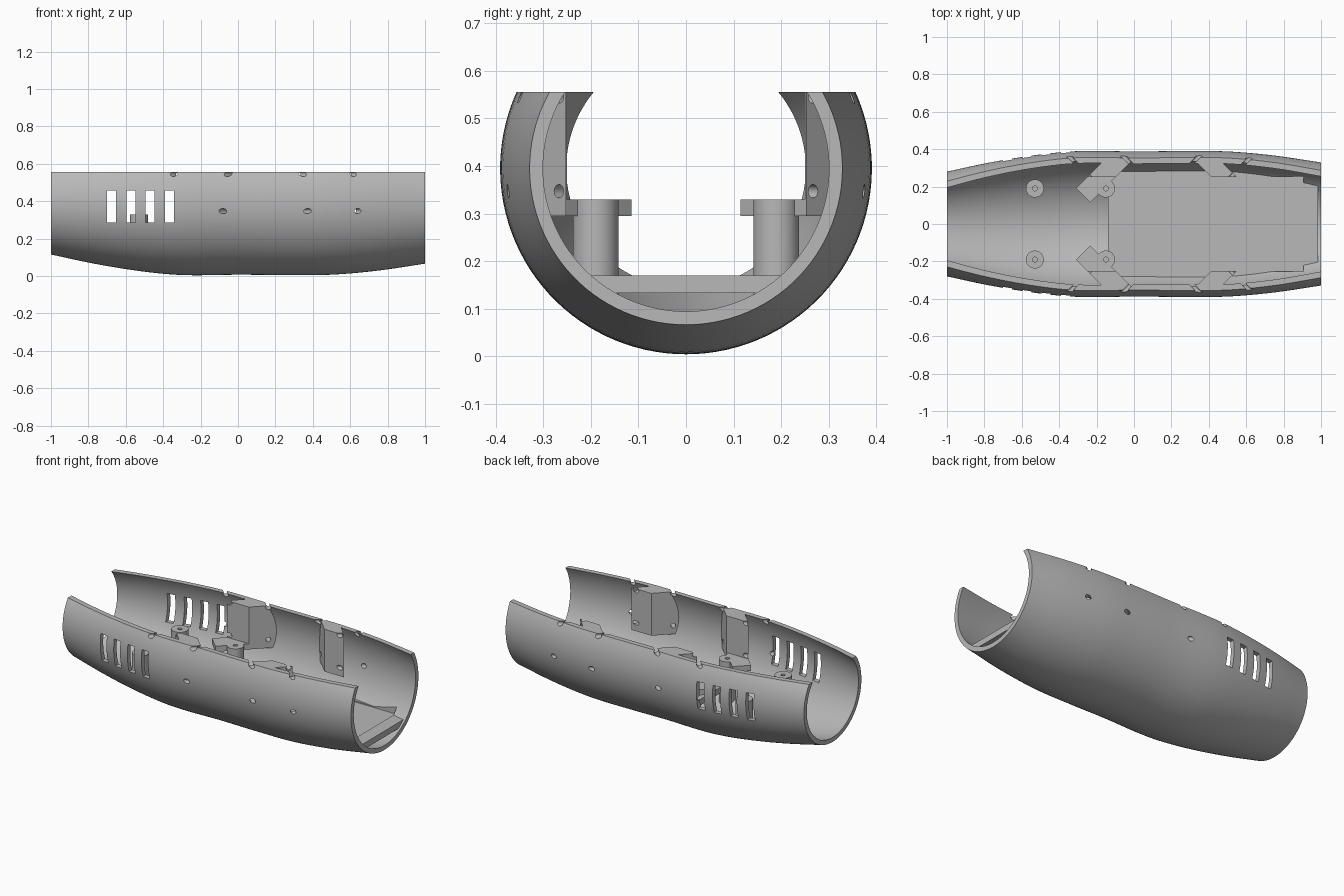
import bpy, bmesh
from math import sin, cos, asin, pi, radians

cube = bpy.data.objects.get("Cube")
if cube:
    bpy.data.objects.remove(cube, do_unlink=True)

AXIS_Z, RIM_Z, WALL = 0.395, 0.556, 0.028
PROFILE = [(-1, .280), (-.8, .323), (-.6, .358), (-.4, .383), (-.25, .391),
           (0, .388), (.25, .390), (.5, .388), (.75, .366), (1, .329)]

grey = bpy.data.materials.new("plain_grey")
grey.use_nodes = True
grey.diffuse_color = (0.48, 0.48, 0.48, 1)
grey.node_tree.nodes["Principled BSDF"].inputs["Base Color"].default_value = (0.48, 0.48, 0.48, 1)


def finish(name, bm):
    bmesh.ops.recalc_face_normals(bm, faces=bm.faces)
    mesh = bpy.data.meshes.new(name)
    bm.to_mesh(mesh)
    bm.free()
    mesh.materials.append(grey)
    obj = bpy.data.objects.new(name, mesh)
    bpy.context.collection.objects.link(obj)
    return obj


def loft(name, sections):
    """Closed solid through a row of matching cross-sections."""
    bm = bmesh.new()
    rings = [[bm.verts.new(p) for p in s] for s in sections]
    for a, b in zip(rings, rings[1:]):
        for i in range(len(a)):
            j = (i + 1) % len(a)
            bm.faces.new((a[i], a[j], b[j], b[i]))
    bm.faces.new(rings[0])
    bm.faces.new(rings[-1])
    return finish(name, bm)


def prism(name, outline, z0, z1):
    return loft(name, [[(x, y, z) for x, y in outline] for z in (z0, z1)])


def rect(x0, x1, y0, y1):
    return [(x0, y0), (x1, y0), (x1, y1), (x0, y1)]


def disc(x, y, r, n=40):
    return [(x + r * cos(2 * pi * i / n), y + r * sin(2 * pi * i / n)) for i in range(n)]


def boolean(obj, tool, operation="DIFFERENCE"):
    mod = obj.modifiers.new("cut", "BOOLEAN")
    mod.operation, mod.object, mod.solver = operation, tool, "EXACT"
    bpy.context.view_layer.objects.active = obj
    bpy.ops.object.modifier_apply(modifier=mod.name)


def smooth_profile(steps=5):
    """Catmull-Rom curve through the profile points."""
    pts = [PROFILE[0]] + PROFILE + [PROFILE[-1]]
    out = []
    for a, b, c, d in zip(pts, pts[1:], pts[2:], pts[3:]):
        for k in range(steps):
            t = k / steps
            m0 = (c[1] - a[1]) / (c[0] - a[0]) * (c[0] - b[0])
            m1 = (d[1] - b[1]) / (d[0] - b[0]) * (c[0] - b[0])
            r = ((2 * t**3 - 3 * t**2 + 1) * b[1] + (t**3 - 2 * t**2 + t) * m0
                 + (3 * t**2 - 2 * t**3) * c[1] + (t**3 - t**2) * m1)
            out.append((b[0] + t * (c[0] - b[0]), r))
    return out + [PROFILE[-1]]


def arc(x, r, n=72):
    """Arc below the rim, from one rim edge to the other."""
    a0 = asin((RIM_Z - AXIS_Z) / r)
    angles = [a0 - (pi + 2 * a0) * i / n for i in range(n + 1)]
    return [(x, r * cos(a), AXIS_Z + r * sin(a)) for a in angles]


# Open-topped shell, and a solid used to trim the inner parts to its wall
curve = smooth_profile()
shell = loft("shell", [arc(x, r) + arc(x, r - WALL)[::-1] for x, r in curve])
hull = loft("trim_hull", [arc(x, r - WALL / 2) for x, r in curve])
cutters = [hull]

# Floor plate
plate = prism("floor_plate", rect(-.14, .985, -.4, .4), .133, .17)
boolean(plate, hull, "INTERSECT")

# Shallow pocket for the long box-shaped insert
pocket = prism("pocket_cutter", rect(-.065, .905, -.253, .253), .163, .4)
cutters.append(pocket)
boolean(plate, pocket)
boolean(shell, pocket)

# Vent slots through both sides
for i in range(4):
    x = -.70 + i * .1033
    slot = prism("slot_cutter", rect(x, x + .048, -.6, .6), .286, .457)
    boolean(shell, slot)
    cutters.append(slot)

blocks = []
posts = []
for side, s in (("left", 1), ("right", -1)):
    def slanted(shear, a, b, y0, y1):
        """Parallelogram whose ends lie at a and b on the shell side."""
        return [(a + shear * y0, s * y0), (b + shear * y0, s * y0),
                (b + shear * y1, s * y1), (a + shear * y1, s * y1)]

    # Slanted mounting blocks and the low tab under the rear one
    rear = prism(side + "_rear_block", slanted(1, -.5, -.35, .25, .42), .295, RIM_Z)
    front = prism(side + "_front_block", slanted(-1, .665, .80, .252, .42), .295, RIM_Z)
    tab = prism(side + "_tab", [(-.31, s * .19), (-.235, s * .115),
                                (-.09, s * .26), (-.165, s * .335)], .295, .33)
    for part in (rear, front, tab):
        boolean(part, hull, "INTERSECT")
    blocks += [rear, front]

    # Screw posts with bores
    for label, x in (("_rear_post", -.53), ("_middle_post", -.15)):
        post = prism(side + label, disc(x, s * .19, .048), .05, .33)
        boolean(post, hull, "INTERSECT")
        bore = prism("bore_cutter", disc(x, s * .19, .013, 20), .2, .4)
        boolean(post, bore)
        if label == "_middle_post":
            boolean(tab, bore)
        cutters.append(bore)
        posts.append(post)

    # Slanted screw holes in two rows
    for base, shear in ((.015, -1), (.305, -1), (-.015, 1), (.265, 1)):
        for z in (.347, .546):
            ring = disc(0, 0, .014, 20)
            hole = loft("hole_cutter", [[(base + shear * y + u, s * (y - shear * u), z + v)
                                         for u, v in [(p * .707, q) for p, q in ring]]
                                        for y in (.46, .235)])
            for part in (shell, rear, front):
                boolean(part, hole)
            cutters.append(hole)

for c in cutters:
    bpy.data.objects.remove(c, do_unlink=True)

# Smooth shading on the round parts
for obj in [shell] + posts + blocks:
    bpy.ops.object.select_all(action="DESELECT")
    obj.select_set(True)
    bpy.context.view_layer.objects.active = obj
    bpy.ops.object.shade_smooth_by_angle(angle=radians(30))
